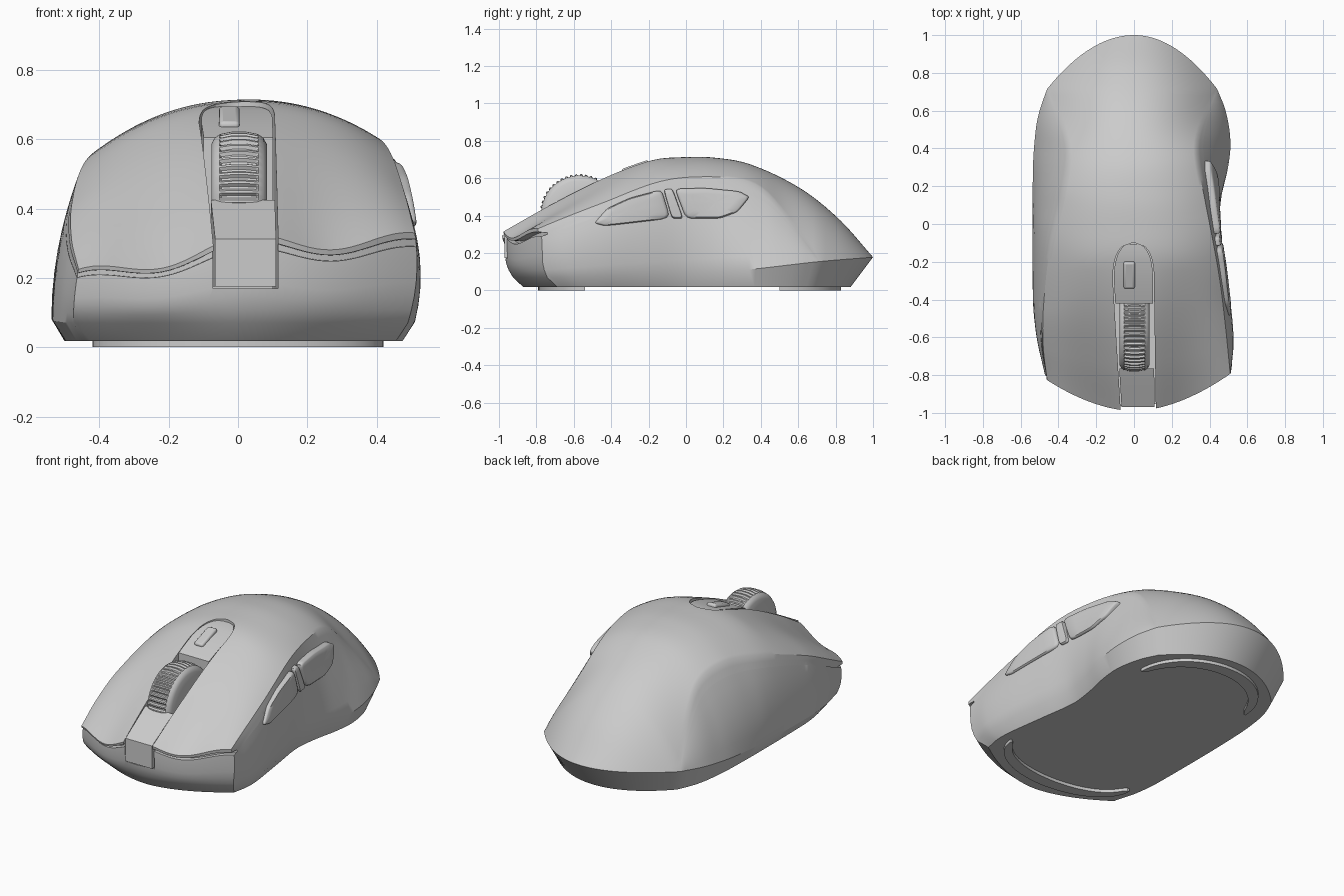
import bpy, bmesh, math
from mathutils import Vector
from mathutils.bvhtree import BVHTree

if "Cube" in bpy.data.objects:
    bpy.data.objects.remove(bpy.data.objects["Cube"])


def interp(tab, y):
    """Smooth curve through (y, value) pairs."""
    y = min(max(y, tab[0][0]), tab[-1][0])
    i = max(k for k in range(len(tab) - 1) if tab[k][0] <= y)

    def slope(k):
        a, b = tab[max(k - 1, 0)], tab[min(k + 1, len(tab) - 1)]
        return (b[1] - a[1]) / (b[0] - a[0])
    (y0, v0), (y1, v1) = tab[i], tab[i + 1]
    h = y1 - y0
    t = (y - y0) / h
    return (v0 * (1 + 2 * t) * (1 - t) ** 2 + v1 * t * t * (3 - 2 * t)
            + h * slope(i) * t * (1 - t) ** 2 + h * slope(i + 1) * t * t * (t - 1))


def lerp(a, b, t):
    return a + (b - a) * t


def finish(bm, name):
    bmesh.ops.remove_doubles(bm, verts=bm.verts, dist=1e-4)
    bmesh.ops.recalc_face_normals(bm, faces=bm.faces)
    me = bpy.data.meshes.new(name)
    bm.to_mesh(me)
    bm.free()
    ob = bpy.data.objects.new(name, me)
    bpy.context.collection.objects.link(ob)
    return ob


def smooth(ob, angle=32):
    bpy.ops.object.select_all(action='DESELECT')
    ob.select_set(True)
    bpy.context.view_layer.objects.active = ob
    bpy.ops.object.shade_smooth_by_angle(angle=math.radians(angle))


def loft(name, rings):
    """Closed solid through a list of equal rings."""
    bm = bmesh.new()
    vs = [[bm.verts.new(p) for p in r] for r in rings]
    n = len(vs[0])
    for a, b in zip(vs, vs[1:]):
        for j in range(n):
            bm.faces.new((a[j], a[(j + 1) % n], b[(j + 1) % n], b[j]))
    bm.faces.new(vs[0][::-1])
    bm.faces.new(vs[-1])
    return finish(bm, name)


# Body curves, all keyed by y
TOP = [(-1, .325), (-.75, .462), (-.447, .606), (-.185, .695), (0, .712), (.15, .71),
       (.34, .675), (.61, .547), (.82, .38), (1, .178)]
RIM_Z = [(-.8, .07), (-.035, .086), (.287, .107), (.716, .155), (1, .178)]
CREASE_X = {1: [(-.8, .51), (-.5, .48), (-.24, .445), (.13, .375), (.37, .33), (.5, .345), (.715, .44)],
            -1: [(-.8, .46), (-.65, .48), (-.45, .48), (-.13, .445), (.13, .38), (.37, .345),
                 (.53, .38), (.715, .46)]}
CREASE_Z = {1: [(-.8, .33), (-.465, .46), (-.17, .574), (.02, .606), (.287, .595), (.42, .536),
                (.555, .38), (.715, .155)],
            -1: [(-.8, .225), (-.65, .31), (-.45, .41), (-.13, .53), (.13, .585), (.3, .57),
                 (.42, .51), (.555, .37), (.715, .155)]}
OUT_X = {1: [(-.8, .515), (-.66, .535), (-.45, .525), (-.24, .495), (-.03, .465), (.13, .475),
             (.29, .503), (.45, .51), (.6, .485), (.715, .44)],
         -1: [(-.8, .475), (-.64, .515), (-.4, .535), (.29, .535), (.5, .52), (.6, .5), (.715, .46)]}
TUCK = {1: .025, -1: 0}
# Side rows: fraction from crease to rim, and how far the front face steps back
ROWS = [(0, 0), (.07, .003), (.075, .05), (.15, .05), (.155, .018), (.27, .018), (.4, .02),
        (.55, .022), (.7, .028), (.85, .042), (1, .065)]
K, N = len(ROWS), 48


def warp(y, x, rec):
    """Bend the front edge into its bow shape."""
    if y > -.4:
        return y
    yf = -.99 + .19 * min(abs(x) / .5, 1.07) ** 1.8 + rec
    return -.4 + (y + .4) * (yf + .4) / -.6


def side(yc, s, f):
    """x and z on one flank, from crease (f=0) to rim (f=1)."""
    rz = interp(RIM_Z, yc)
    if yc >= .715:
        return s * OUT_X[s][-1][1] * math.sqrt(max(1 - yc, 0) / .285), rz
    cx, cz, out = interp(CREASE_X[s], yc), interp(CREASE_Z[s], yc), interp(OUT_X[s], yc)
    fade = min(max(1 - yc / .4, 0), 1)
    rim = out - TUCK[s] * fade
    mid = out + .6 * TUCK[s] * fade - .3 * (1 - fade) * (out - cx)
    x = cx * (1 - f) ** 2 + 2 * mid * f * (1 - f) + rim * f * f
    return s * x, lerp(cz, rz, f)


def body_point(y, j, k):
    t = j / N
    s = 2 * t - 1
    yc = warp(y, .5, 0)
    f, rec = ROWS[k] if k < K else (1, .12)
    (xl, zl), (xr, zr) = side(yc, -1, f), side(yc, 1, f)
    x = lerp(xl, xr, t)
    if k == K:                                   # flat underside
        b = max(y, 0) ** 2
        return (x * (.93 - .07 * b), warp(y, x, rec) * (1 - .12 * b), .018)
    cl, cr = side(yc, -1, 0)[1], side(yc, 1, 0)[1]
    dip = .06 * min(max((-.2 - y) / .8, 0), 1)
    arc = (lerp(cl, cr, t) + (interp(TOP, y) - (cl + cr) / 2) * (1 - abs(s) ** 2.2)
           - dip * math.sin(math.pi * s) ** 2)
    z = lerp(arc, interp(RIM_Z, yc), f)
    return (x, warp(y, x, rec), z)


# Body: a deformed box with top, flanks, underside and stepped front
ys = [-1 + 1.715 * i / 50 for i in range(50)] + [1 - .285 * (1 - i / 18) ** 2 for i in range(19)]
bm = bmesh.new()
cache = {}


def vert(i, j, k):
    if (i, j, k) not in cache:
        cache[i, j, k] = bm.verts.new(body_point(ys[i], j, k))
    return cache[i, j, k]


def quad(*keys):
    bm.faces.new([vert(*q) for q in keys])


for i in range(len(ys) - 1):
    for j in range(N):
        for k in (0, K):
            quad((i, j, k), (i + 1, j, k), (i + 1, j + 1, k), (i, j + 1, k))
    for k in range(K):
        for j in (0, N):
            quad((i, j, k), (i + 1, j, k), (i + 1, j, k + 1), (i, j, k + 1))
for j in range(N):
    for k in range(K):
        quad((0, j, k), (0, j + 1, k), (0, j + 1, k + 1), (0, j, k + 1))
bmesh.ops.remove_doubles(bm, verts=bm.verts, dist=1e-4)
bmesh.ops.recalc_face_normals(bm, faces=bm.faces)
tree = BVHTree.FromBMesh(bm)
body = finish(bm, "body_shell")


# Centre slot and the console pieces that sit in it
def slot(name, y0, y1, z0, top, inset, n=24):
    rings = []
    for i in range(n + 1):
        y = lerp(y0, y1, i / n)
        xl, xr = -.07 - (y + 1) * .06, .116 - (y + 1) * .015
        if y > -.3:
            u = min((y + .3) / .2, .9995)
            w = (1 - u ** 2.5) ** .4
            xl, xr = -.003 - .109 * w, -.003 + .109 * w
        d = min(inset, (xr - xl) * .3)
        xl, xr = xl + d, xr - d
        rings.append([(xl, y, z0), (xr, y, z0), (xr, y, top(y)), (xl, y, top(y))])
    return loft(name, rings)


cutter = slot("slot_cutter", -1.1, -.1, .17, lambda y: 1, 0, 50)
cutter.hide_render = True
mod = body.modifiers.new("slot", 'BOOLEAN')
mod.operation, mod.solver, mod.object = 'DIFFERENCE', 'EXACT', cutter
bpy.context.view_layer.objects.active = body
bpy.ops.object.modifier_apply(modifier=mod.name)
bpy.data.objects.remove(cutter)
smooth(body)
smooth(slot("console_rear", -.42, -.106, .165, lambda y: interp(TOP, y) - .012, .006))
smooth(slot("console_front", -.97, -.765, .175, lambda y: interp(TOP, y) - .03, .006))

# Small button behind the wheel
bpy.ops.mesh.primitive_cube_add(size=1, location=(-.025, -.27, interp(TOP, -.27) - .012),
                                rotation=(math.atan(.35), 0, 0))
b = bpy.context.object
b.name = "mode_button"
b.scale = (.06, .15, .03)
bpy.ops.object.transform_apply(location=False, rotation=False, scale=True)
bv = b.modifiers.new("bevel", 'BEVEL')
bv.width, bv.segments = .012, 3
smooth(b)

# Ribbed scroll wheel
rings = []
for x, r, rib in [(-.08, .1, 0), (-.08, .175, 0), (-.07, .193, 0), (-.056, .203, 0), (-.05, .205, 1),
                  (-.02, .211, 1), (.02, .211, 1), (.05, .205, 1), (.056, .203, 0), (.07, .193, 0),
                  (.08, .175, 0), (.08, .1, 0)]:
    ring = []
    for a in range(192):
        rr = r - (.009 if rib and a % 4 < 2 else 0)
        q = math.tau * a / 192
        ring.append((x + .003, -.57 + rr * math.cos(q), .411 + rr * math.sin(q)))
    rings.append(ring)
smooth(loft("scroll_wheel", rings))


# Thumb buttons wrapped onto the right flank
def side_button(name, outline, lift):
    pts = [Vector(a).lerp(Vector(b), i / 8) for a, b in zip(outline, outline[1:] + outline[:1])
           for i in range(8)]
    for _ in range(2):                           # soften the corners
        pts = [(pts[i - 1] + pts[i] * 2 + pts[(i + 1) % len(pts)]) / 4 for i in range(len(pts))]
    c = sum(pts, Vector((0, 0))) / len(pts)
    rings = []
    for scale, off in [(1, -.03), (1, .0), (.97, .008), (.92, .012), (.6, .013), (.3, .013), (.05, .013)]:
        ring = []
        for p in pts:
            q = c.lerp(p, scale)
            x = tree.ray_cast(Vector((2, q.x, q.y)), Vector((-1, 0, 0)))[0].x
            ring.append((x + off + lift * max(q.y - .36, 0) * (off >= 0), q.x, q.y))
        rings.append(ring)
    smooth(loft(name, rings), 40)


side_button("thumb_button_front", [(-.49, .36), (-.42, .44), (-.3, .495), (-.13, .54), (-.085, .385),
                                   (-.43, .345)], .1)
side_button("thumb_button_divider", [(-.12, .54), (-.072, .544), (-.015, .385), (-.075, .385)], .06)
side_button("thumb_button_rear", [(-.06, .544), (.1, .548), (.285, .53), (.34, .5), (.275, .42),
                                  (.18, .385), (0, .385)], .12)

# Crescent glide feet
for name, y0, rx, ry in (("front_foot", -.54, .42, -.25), ("rear_foot", .5, .37, .33)):
    rings = []
    for i in range(33):
        a = math.pi * (i / 32 - .5)
        d = .012 + .06 * math.cos(a) ** .5 if abs(a) < 1.57 else .012
        o = (rx * math.sin(a), y0 + ry * math.cos(a))
        n = ((rx - d) * math.sin(a), y0 + (ry - math.copysign(d, ry)) * math.cos(a))
        rings.append([(*o, 0), (*n, 0), (*n, .025), (*o, .025)])
    smooth(loft(name, rings))
